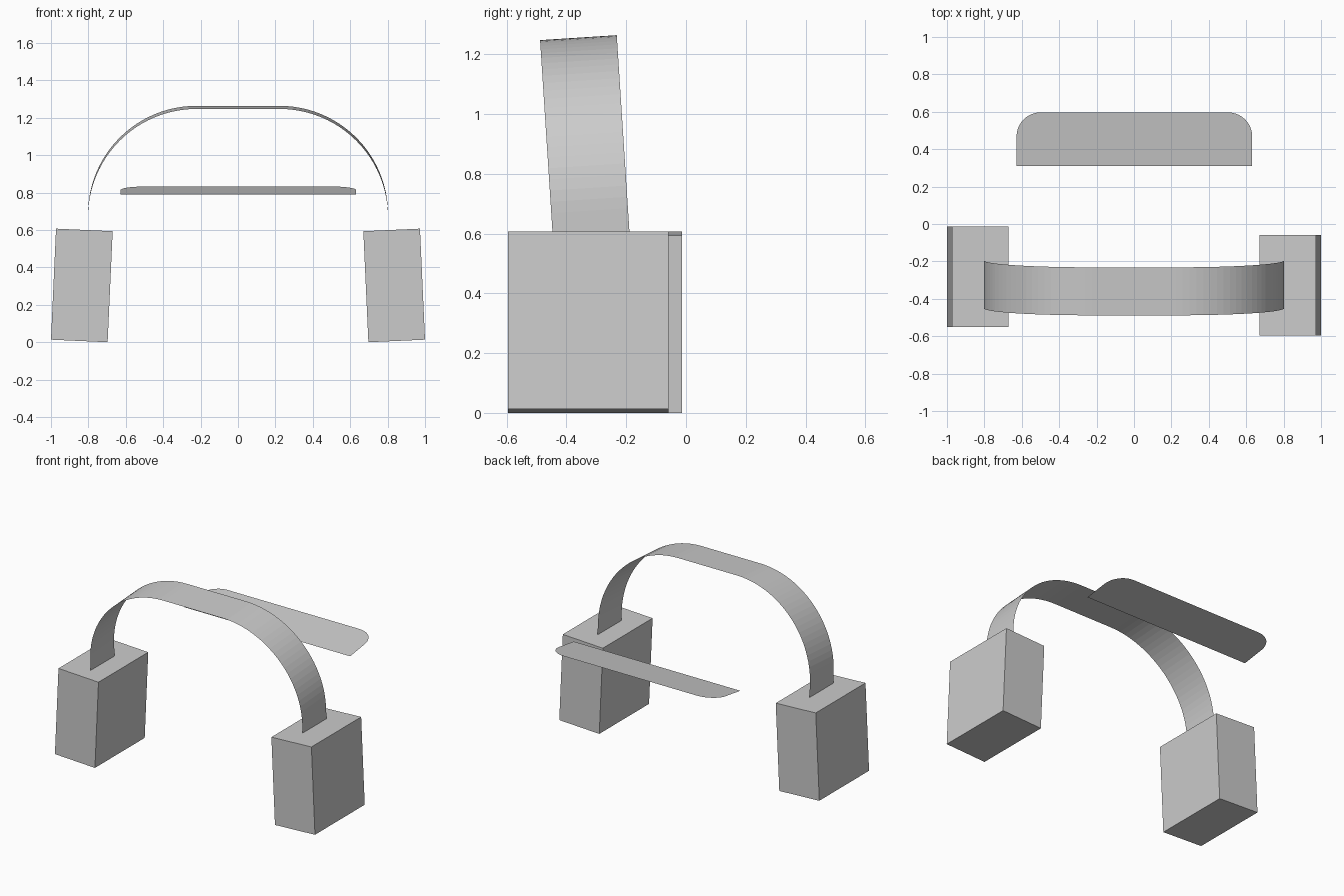
import bpy, bmesh
from math import sin, cos, pi, radians
from mathutils import Matrix

cube = bpy.data.objects.get("Cube")
if cube:
    bpy.data.objects.remove(cube, do_unlink=True)

grey = bpy.data.materials.new("plain_grey")
grey.use_nodes = True
colour = (0.6, 0.6, 0.6, 1)
grey.diffuse_color = colour
grey.node_tree.nodes["Principled BSDF"].inputs["Base Color"].default_value = colour


def add_object(name, bm, location, rotation):
    mesh = bpy.data.meshes.new(name)
    bm.to_mesh(mesh)
    bm.free()
    mesh.materials.append(grey)
    obj = bpy.data.objects.new(name, mesh)
    obj.location = location
    obj.rotation_euler = rotation
    bpy.context.collection.objects.link(obj)
    return obj


def arc(cx, cy, radius, start, end, steps):
    angles = [start + (end - start) * i / steps for i in range(steps + 1)]
    return [(cx + radius * cos(a), cy + radius * sin(a)) for a in angles]


# Two blocks whose tops lean inwards, one set slightly further back
for name, side, y in (("right_block", -1, -0.282), ("left_block", 1, -0.327)):
    bm = bmesh.new()
    bmesh.ops.create_cube(bm, size=1, matrix=Matrix.Diagonal((0.303, 0.538, 0.594, 1)))
    add_object(name, bm, (side * 0.835, y, 0.3035), (0, radians(-2.6 * side), 0))

# Thin arched band: two quarter arcs joined by a flat top, ends sunk into the blocks
half, radius, depth, drop = 0.802, 0.58, 0.257, 0.72
inner = half - radius
path = [(half, -drop)] + arc(inner, -radius, radius, 0, pi / 2, 24)
path += [(-x, z) for x, z in reversed(path)]
bm = bmesh.new()
rows = [[bm.verts.new((x, y, z)) for y in (-depth / 2, depth / 2)] for x, z in path]
for a, b in zip(rows, rows[1:]):
    bm.faces.new((a[0], a[1], b[1], b[0]))
add_object("arched_band", bm, (0, -0.36, 1.2555), (radians(3.7), 0, 0))

# Flat sloping panel with rounded back corners
width, length, corner = 0.63, 0.29, 0.13
outline = [(width, 0)] + arc(width - corner, length - corner, corner, 0, pi / 2, 10)
outline += [(-x, y) for x, y in reversed(outline)]
bm = bmesh.new()
bm.faces.new([bm.verts.new((x, y, 0)) for x, y in outline])
add_object("sloping_panel", bm, (0.002, 0.31, 0.79), (radians(8.4), 0, 0))
